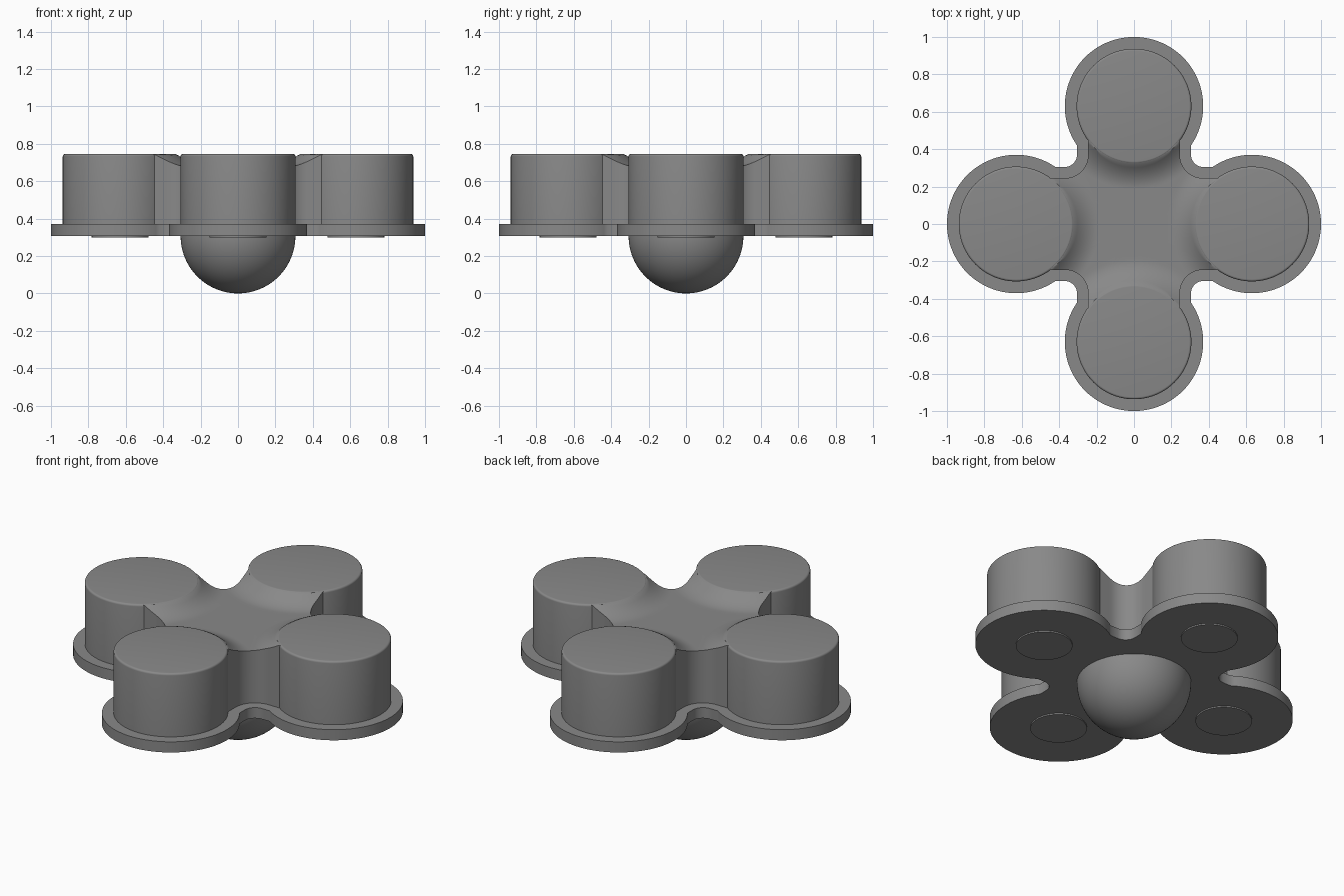
import bpy, bmesh, math

if "Cube" in bpy.data.objects:
    bpy.data.objects.remove(bpy.data.objects["Cube"])

C, R, FR = 0.63, 0.307, 0.37        # pod centre distance, pod radius, flange radius
Z0, Z1, Z2 = 0.307, 0.37, 0.745     # flange bottom, flange top, pod top

grey = bpy.data.materials.new("mid grey")
grey.diffuse_color = (0.25, 0.25, 0.25, 1)
grey.use_nodes = True
grey.node_tree.nodes["Principled BSDF"].inputs["Base Color"].default_value = grey.diffuse_color


def finish(name, bm):
    bmesh.ops.recalc_face_normals(bm, faces=bm.faces)
    me = bpy.data.meshes.new(name)
    bm.to_mesh(me)
    bm.free()
    ob = bpy.data.objects.new(name, me)
    bpy.context.collection.objects.link(ob)
    me.materials.append(grey)
    bpy.ops.object.select_all(action='DESELECT')
    ob.select_set(True)
    bpy.context.view_layer.objects.active = ob
    bpy.ops.object.shade_smooth_by_angle(angle=math.radians(35))
    return ob


def arc(cx, cy, r, a0, a1, n):
    return [(cx + r * math.cos(a0 + (a1 - a0) * i / n),
             cy + r * math.sin(a0 + (a1 - a0) * i / n)) for i in range(n + 1)]


def four_fold(pts):
    out = []
    for k in range(4):
        c, s = [(1, 0), (0, 1), (-1, 0), (0, -1)][k]
        out += [(x * c - y * s, x * s + y * c) for x, y in pts]
    return out


def lathe(name, profile, x, y, n=96):
    """Revolve (radius, z) points round a vertical axis."""
    bm = bmesh.new()
    rings = []
    for r, z in profile:
        if r < 1e-6:
            rings.append([bm.verts.new((x, y, z))] * n)
        else:
            rings.append([bm.verts.new((x + r * math.cos(2 * math.pi * i / n),
                                        y + r * math.sin(2 * math.pi * i / n), z))
                          for i in range(n)])
    for a, b in zip(rings, rings[1:]):
        for i in range(n):
            j = (i + 1) % n
            bm.faces.new(list(dict.fromkeys((a[i], a[j], b[j], b[i]))))
    return finish(name, bm)


# Flange plate: four discs joined by filleted arms
h = 0.305
th = math.pi - math.asin(h / FR)
quarter = arc(C, 0, FR, -th, th, 72) + arc(0.37, 0.37, 0.37 - h, -math.pi / 2, -math.pi, 14)
bm = bmesh.new()
outline = bm.faces.new([bm.verts.new((x, y, Z0)) for x, y in four_fold(quarter)])
ext = bmesh.ops.extrude_face_region(bm, geom=[outline], use_keep_orig=True)
for v in ext["geom"]:
    if isinstance(v, bmesh.types.BMVert):
        v.co.z = Z1
bmesh.ops.triangulate(bm, faces=[f for f in bm.faces if len(f.verts) > 4])
finish("flange_plate", bm)


# Hub: dished top sweeping up to the pod rims, filleted walls between the pods
def top_z(x, y):
    d = min(math.hypot(x - a, y - b) for a, b in ((C, 0), (-C, 0), (0, C), (0, -C)))
    t = min(max((d - R) / 0.135, 0), 1)
    return 0.68 + (Z2 - 0.002 - 0.68) * (1 - t) ** 2


hw, ri = 0.245, R - 0.006
th = math.asin(hw / ri)
rim = arc(C, 0, ri, math.pi + th, math.pi - th, 32)
xe = rim[-1][0]
line = [(xe + (0.37 - xe) * i / 6, hw) for i in range(1, 6)]
fillet = arc(0.37, 0.37, 0.37 - hw, -math.pi / 2, -math.pi, 16)
side = line + fillet + [(y, x) for x, y in reversed(line)]
loop = four_fold(rim + side)
n, steps = len(loop), 24
bm = bmesh.new()
mid = bm.verts.new((0, 0, top_z(0, 0)))
rings = [[bm.verts.new((x * k / steps, y * k / steps, top_z(x * k / steps, y * k / steps)))
          for x, y in loop] for k in range(1, steps + 1)]
for i in range(n):
    j = (i + 1) % n
    bm.faces.new((mid, rings[0][i], rings[0][j]))
    for a, b in zip(rings, rings[1:]):
        bm.faces.new((a[i], b[i], b[j], a[j]))
low = [bm.verts.new((x, y, Z1 - 0.01)) for x, y in loop]
for i in range(n):
    if i % (n // 4) >= len(rim) - 1:
        j = (i + 1) % n
        bm.faces.new((rings[-1][i], low[i], low[j], rings[-1][j]))
finish("hub", bm)

# Pods with softened rims, and a thin foot disc under each
b = 0.012
edge = [(R - b + b * math.cos(a), Z2 - b + b * math.sin(a))
        for a in (math.pi / 2 * i / 5 for i in range(6))]
for k, (x, y) in enumerate(((0, -C), (C, 0), (0, C), (-C, 0))):
    lathe(f"pod_{k + 1}", [(R, Z1 - 0.01)] + edge + [(0, Z2)], x, y)
    lathe(f"foot_disc_{k + 1}", [(0.152, Z0 + 0.005), (0.152, 0.299), (0, 0.299)], x, y, 64)

# Half ball under the centre
ball = [(R * math.cos(a), Z0 - R * math.sin(a)) for a in (math.pi / 2 * i / 32 for i in range(33))]
lathe("half_ball", ball, 0, 0)
